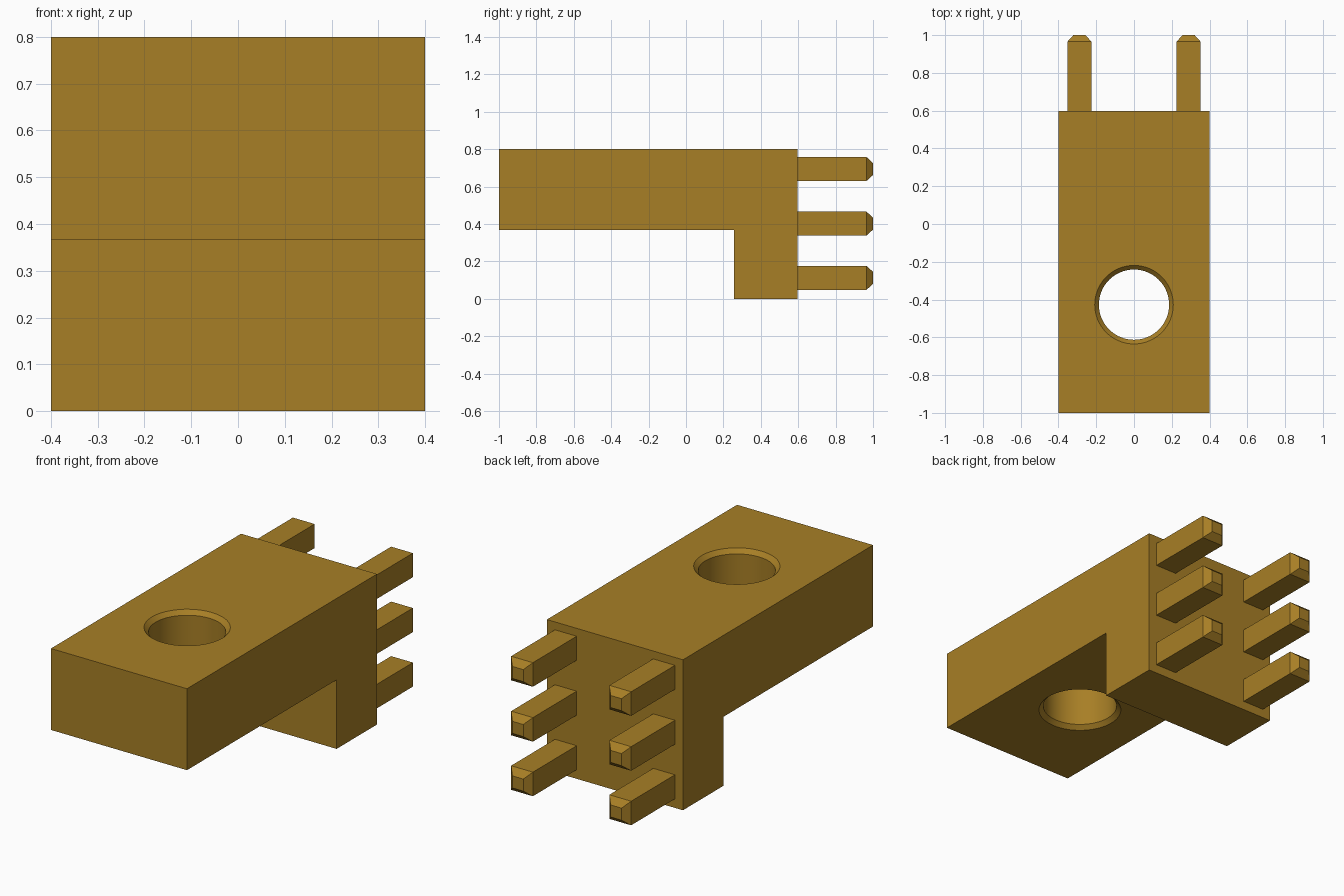
import bpy, bmesh, math
from mathutils import Vector

cube = bpy.data.objects.get("Cube")
if cube:
    bpy.data.objects.remove(cube, do_unlink=True)

COLOUR = (0.39, 0.212, 0.019, 1)
brass = bpy.data.materials.new("ochre_brass")
brass.use_nodes = True
brass.diffuse_color = COLOUR
brass.node_tree.nodes["Principled BSDF"].inputs["Base Color"].default_value = COLOUR

BACK, TOP, SHELF = 0.597, 0.8, 0.367
HALF_W = 0.4


def make_object(name, bm):
    bmesh.ops.recalc_face_normals(bm, faces=bm.faces)
    mesh = bpy.data.meshes.new(name)
    bm.to_mesh(mesh)
    bm.free()
    mesh.materials.append(brass)
    obj = bpy.data.objects.new(name, mesh)
    bpy.context.collection.objects.link(obj)
    return obj


def loft(name, rings):
    """Skin a list of equal-length closed rings and cap both ends."""
    bm = bmesh.new()
    loops = [[bm.verts.new(p) for p in ring] for ring in rings]
    for a, b in zip(loops, loops[1:]):
        for i in range(len(a)):
            j = (i + 1) % len(a)
            bm.faces.new((a[i], a[j], b[j], b[i]))
    bm.faces.new(loops[0])
    bm.faces.new(loops[-1])
    return make_object(name, bm)


# L-shaped body extruded across its width
profile = [(-1, SHELF), (0.257, SHELF), (0.257, 0), (BACK, 0), (BACK, TOP), (-1, TOP)]
body = loft("body", [[(x, y, z) for y, z in profile] for x in (-HALF_W, HALF_W)])

# Through hole, chamfered at both mouths
BORE, CHAMFER, OVER, SEGMENTS = 0.186, 0.022, 0.02, 64
hole_profile = [
    (BORE + CHAMFER + OVER, SHELF - OVER), (BORE, SHELF + CHAMFER),
    (BORE, TOP - CHAMFER), (BORE + CHAMFER + OVER, TOP + OVER),
]
angles = [math.tau * i / SEGMENTS for i in range(SEGMENTS)]
cutter = loft("hole_cutter", [
    [(r * math.cos(a), -0.427 + r * math.sin(a), z) for a in angles]
    for r, z in hole_profile])
cutter.hide_render = True

cut = body.modifiers.new("hole", "BOOLEAN")
cut.operation = "DIFFERENCE"
cut.solver = "EXACT"
cut.object = cutter
bpy.context.view_layer.objects.active = body
body.select_set(True)
bpy.ops.object.modifier_apply(modifier=cut.name)
bpy.data.objects.remove(cutter, do_unlink=True)
bpy.ops.object.shade_smooth_by_angle(angle=math.radians(30))

# Square pins with bevelled tips, two columns of three
HALF_PIN, HALF_TIP = 0.064, 0.032
corners = [(-1, -1), (1, -1), (1, 1), (-1, 1)]
for side, x in (("left", 0.289), ("right", -0.289)):
    for level, z in (("lower", 0.112), ("middle", 0.402), ("upper", 0.694)):
        loft(f"{side}_{level}_pin", [
            [Vector((x + u * h, y, z + v * h)) for u, v in corners]
            for h, y in ((HALF_PIN, BACK), (HALF_PIN, 0.965), (HALF_TIP, 1))])
